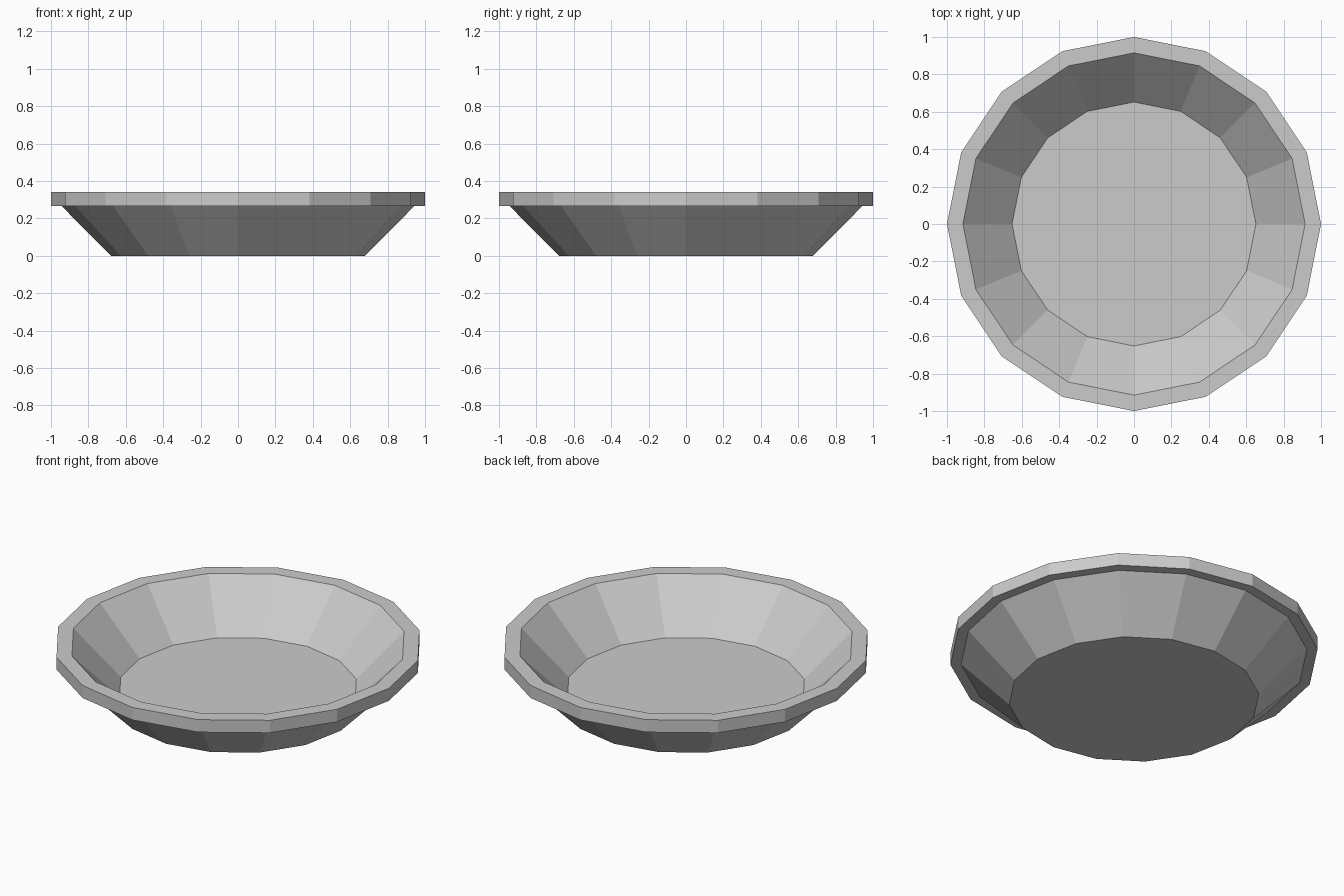
import bpy, bmesh
from math import cos, sin, tau

if "Cube" in bpy.data.objects:
    bpy.data.objects.remove(bpy.data.objects["Cube"])

SIDES = 16

# Bowl profile (radius, height): underside, flared wall, rim band, inner wall, floor
profile = [(0.68, 0.0), (0.942, 0.265), (1.0, 0.265), (1.0, 0.34),
           (0.915, 0.34), (0.652, 0.075)]

bm = bmesh.new()
rings = [[bm.verts.new((r * cos(tau * i / SIDES), r * sin(tau * i / SIDES), z))
          for i in range(SIDES)] for r, z in profile]

# Walls between neighbouring rings
for lower, upper in zip(rings, rings[1:]):
    for i in range(SIDES):
        j = (i + 1) % SIDES
        bm.faces.new((lower[i], lower[j], upper[j], upper[i]))

# Flat underside and inner floor
bm.faces.new(rings[0][::-1])
bm.faces.new(rings[-1])
bmesh.ops.recalc_face_normals(bm, faces=bm.faces)

mesh = bpy.data.meshes.new("bowl")
bm.to_mesh(mesh)
bm.free()
bpy.context.collection.objects.link(bpy.data.objects.new("bowl", mesh))
